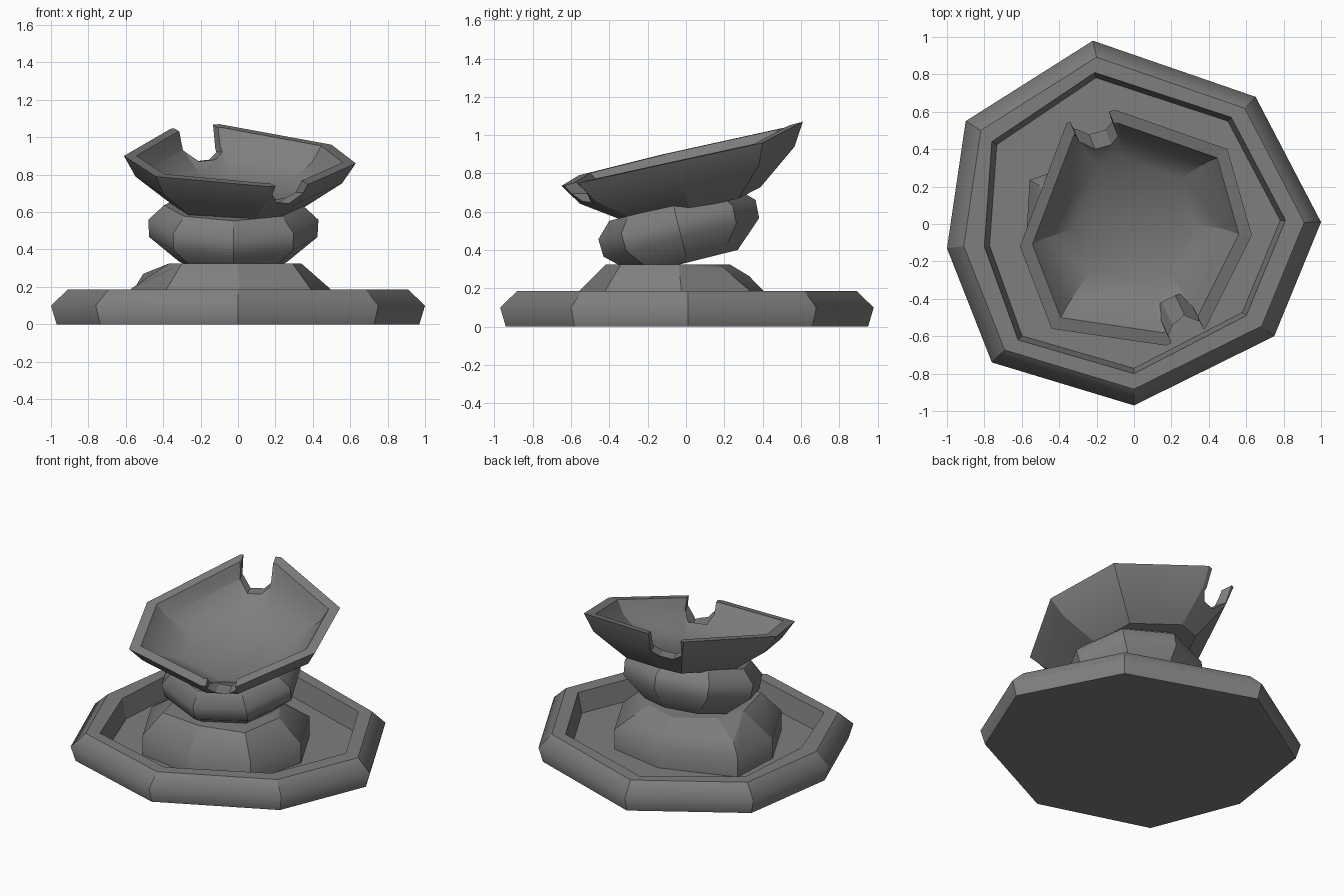
import bpy
import bmesh
from math import cos, sin, radians, atan2
from mathutils import Vector, Matrix

if "Cube" in bpy.data.objects:
    bpy.data.objects.remove(bpy.data.objects["Cube"])

# Dark stone
stone = bpy.data.materials.new("dark_stone")
stone.diffuse_color = (.21, .21, .21, 1)
stone.use_nodes = True
stone.node_tree.nodes["Principled BSDF"].inputs["Base Color"].default_value = stone.diffuse_color


def loft(name, rings, matrix=None, soft=None):
    """Skin rings of equal count with end caps; ring edges listed in soft shade smooth, all others sharp."""
    n = len(rings[0])
    bm = bmesh.new()
    rows = [[bm.verts.new(matrix @ Vector(p) if matrix else p) for p in r] for r in rings]
    bm.faces.new(rows[0])
    bm.faces.new(rows[-1])
    for a, b in zip(rows, rows[1:]):
        for i in range(n):
            j = (i + 1) % n
            bm.faces.new((a[i], a[j], b[j], b[i]))
    bmesh.ops.recalc_face_normals(bm, faces=bm.faces)
    if soft:
        for f in bm.faces:
            f.smooth = True
        for e in bm.edges:
            e.smooth = any(e.verts[0] in rows[k] and e.verts[1] in rows[k] for k in soft)
    mesh = bpy.data.meshes.new(name)
    bm.to_mesh(mesh)
    bm.free()
    mesh.materials.append(stone)
    ob = bpy.data.objects.new(name, mesh)
    bpy.context.collection.objects.link(ob)
    return ob


def scaled(pts, s, z):
    return [(x*s, y*s, z) for x, y in pts]


# Lower basin: irregular octagon with rounded rim and sunken floor
outer = [(1, .01), (.65, .68), (-.22, .98), (-.9, .55),
         (-1, -.13), (-.76, -.74), (0, -.97), (.75, -.6)]
inner = [(.81, .02), (.52, .57), (-.21, .81), (-.76, .44),
         (-.8, -.12), (-.62, -.62), (0, -.8), (.6, -.49)]
loft("lower_basin", [scaled(outer, .97, 0), scaled(outer, 1, .1),
                     scaled(outer, .91, .185), scaled(inner, 1, .185),
                     scaled(inner, .965, .05)], soft=[1])

# Pedestal: chipped at the back, where the shoulder drops
angles = [5, 50, 95, 150, 185, 230, 275, 320]
foot = [.53, .53, .48, .61, .55, .55, .49, .55]
top = [(.37, .325), (.34, .31), (.4, .265), (.55, .27),
       (.34, .325), (.42, .325), (.35, .325), (.42, .325)]


def spoke(a, r, z):
    return (-.03 + r*cos(radians(a)), -.07 + r*sin(radians(a)), z)


loft("pedestal", [[spoke(a, r, .04) for a, r in zip(angles, foot)],
                  [spoke(a, r, .185) for a, r in zip(angles, foot)],
                  [spoke(a, r, z) for a, (r, z) in zip(angles, top)],
                  [spoke(a, .3, .325) for a in angles]], soft=[1])

# Tilted collar
unit = [(cos(radians(45*i)), .93*sin(radians(45*i))) for i in range(8)]
tilt = Matrix.Translation((-.025, -.035, .51)) @ Matrix.Rotation(radians(14), 4, 'X')
loft("collar", [scaled(unit, r, z) for r, z in
                [(.29, -.18), (.45, -.045), (.455, .05), (.37, .13)]], tilt, soft=[1, 2])

# Tilted upper bowl: rim corners in world space, other rings offset along the tilt
rim = [Vector(p) for p in [(.63, -.06, .86), (.5, .4, .96), (-.1, .61, 1.07), (-.36, .54, 1.045),
                           (-.61, -.12, .9), (-.44, -.56, .79), (.17, -.65, .735), (.38, -.56, .75)]]
centre = Vector((0, -.02, .905))
down = Vector((-.04, .23, -.97))


def bowl_ring(s, depth):
    return [centre + (p - centre)*s + down*depth for p in rim]


bowl = loft("upper_bowl", [bowl_ring(.55, .275), bowl_ring(.89, .115), bowl_ring(1, 0),
                           bowl_ring(.89, 0), bowl_ring(.8, .085), bowl_ring(.52, .2)], soft=[1, 4, 5])

# Broken notches in the bowl wall
section = [(.115, .5), (.105, .06), (.04, 0), (-.05, .01), (-.1, .05), (-.115, .5)]
cutters = []
for i, (x, y, z, w) in enumerate([(-.23, .56, .87, 1), (.275, -.58, .645, .9)]):
    place = Matrix.Translation((x, y, z)) @ Matrix.Rotation(atan2(y, x), 4, 'Z')
    cut = loft(f"notch_cutter_{i}", [[(d, u*w, v) for u, v in section] for d in (-.2, .25)], place)
    cut.hide_render = True
    cutters.append(cut)
    mod = bowl.modifiers.new("notch", 'BOOLEAN')
    mod.operation = 'DIFFERENCE'
    mod.solver = 'EXACT'
    mod.object = cut

# Bake the cuts and drop the cutters
bpy.context.view_layer.update()
baked = bpy.data.meshes.new_from_object(bowl.evaluated_get(bpy.context.evaluated_depsgraph_get()))
bowl.modifiers.clear()
bowl.data = baked
for cut in cutters:
    bpy.data.objects.remove(cut)
